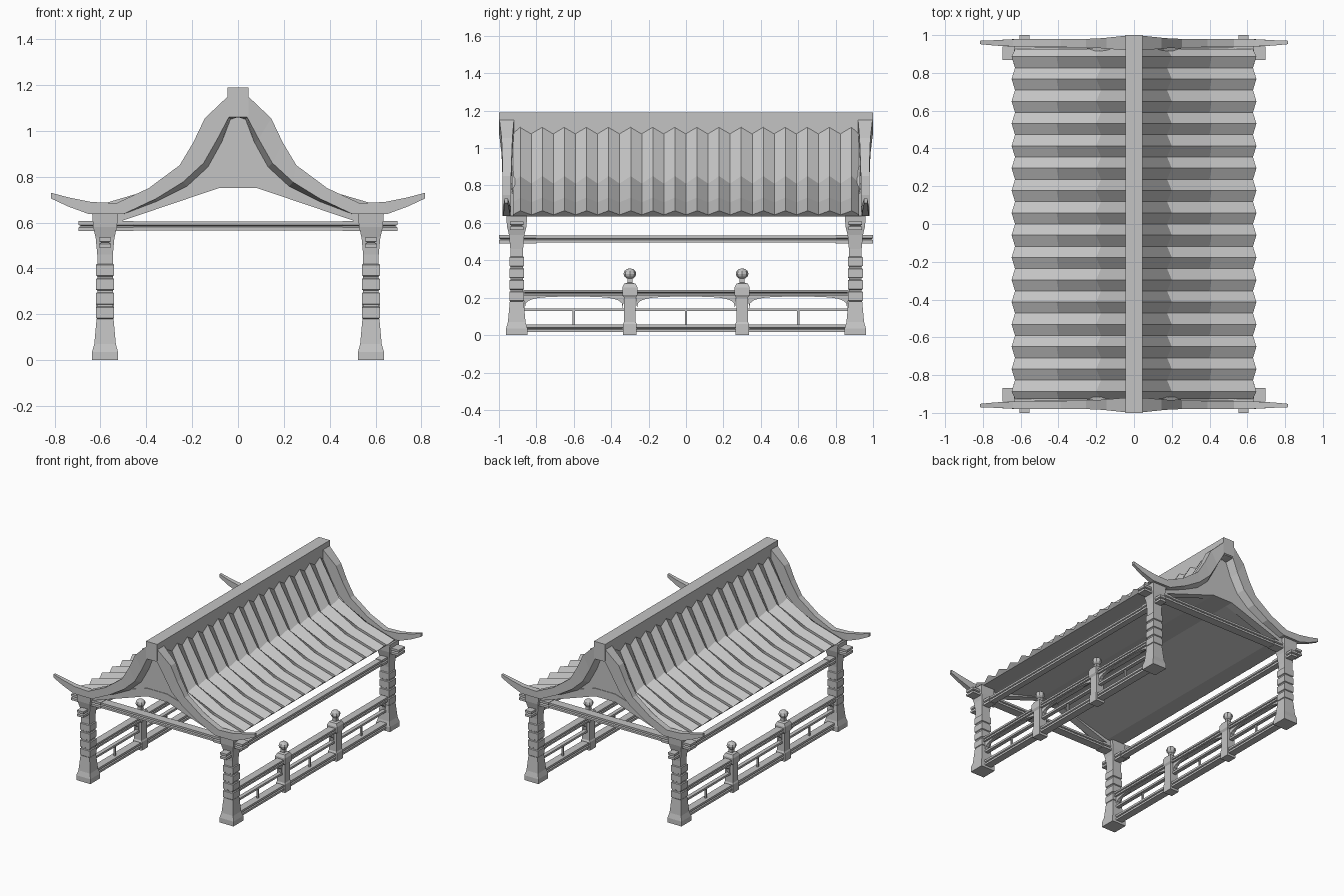
import bpy, bmesh, math
from mathutils import Vector

if "Cube" in bpy.data.objects:
    bpy.data.objects.remove(bpy.data.objects["Cube"], do_unlink=True)

GREY = (0.55, 0.55, 0.55, 1)
stone = bpy.data.materials.new("plain_grey")
stone.use_nodes = True
stone.diffuse_color = GREY
stone.node_tree.nodes["Principled BSDF"].inputs["Base Color"].default_value = GREY

PX, PY = 0.58, 0.905   # column positions


def finish(name, bm, mirror=""):
    """Turn a bmesh into an object, mirrored about the world axes named."""
    bmesh.ops.recalc_face_normals(bm, faces=bm.faces)
    mesh = bpy.data.meshes.new(name)
    bm.to_mesh(mesh)
    bm.free()
    mesh.materials.append(stone)
    obj = bpy.data.objects.new(name, mesh)
    bpy.context.scene.collection.objects.link(obj)
    if mirror:
        mod = obj.modifiers.new("mirror", "MIRROR")
        mod.use_axis = ("x" in mirror, "y" in mirror, False)
        mod.use_mirror_merge = False
    return obj


def loft(name, rings, mirror=""):
    """Skin a list of equal-length rings and cap both ends."""
    bm = bmesh.new()
    rows = [[bm.verts.new(p) for p in ring] for ring in rings]
    n = len(rows[0])
    for a, b in zip(rows, rows[1:]):
        for i in range(n):
            j = (i + 1) % n
            bm.faces.new((a[i], a[j], b[j], b[i]))
    bm.faces.new(rows[0])
    bm.faces.new(rows[-1])
    return finish(name, bm, mirror)


def stack(name, x, y, levels, mirror=""):
    """Rectangular post or bar from (half x, half y, height) levels."""
    signs = [(-1, -1), (1, -1), (1, 1), (-1, 1)]
    return loft(name, [[(x + w * a, y + d * b, z) for a, b in signs] for w, d, z in levels], mirror)


def square_post(name, profile, x, y, mirror):
    return stack(name, x, y, [(w, w, z) for w, z in profile], mirror)


def grooved(name, x, y, z, hx, hy, hz, mirror=""):
    """Bar with a V groove running all the way round it."""
    g, cut = hz * 0.25, 0.01
    stack(name, x, y, [(hx, hy, z - hz), (hx, hy, z - g), (hx - cut, hy - cut, z),
                       (hx, hy, z + g), (hx, hy, z + hz)], mirror)


def plate(name, outline, y0, y1, mirror=""):
    """Left-right symmetric upright plate from its right-hand outline."""
    full = outline + [(-x, z) for x, z in reversed(outline)]
    return loft(name, [[(x, y, z) for x, z in full] for y in (y0, y1)], mirror)


# Columns with flared foot, four bands and a spreading capital
shaft = [(0.057, 0), (0.057, 0.035), (0.047, 0.07), (0.037, 0.18)]
for i in range(4):
    z = 0.18 + i * 0.062
    shaft += [(0.034, z), (0.04, z + 0.004), (0.04, z + 0.05), (0.034, z + 0.054)]
shaft += [(0.034, 0.46), (0.041, 0.535), (0.052, 0.58), (0.056, 0.637)]
square_post("column", shaft, PX, PY, "xy")

# Tie beams, with thicker ends passing through the columns
grooved("cross_beam", 0, PY, 0.585, 0.6, 0.031, 0.019, "y")
grooved("cross_beam_end", 0.575, PY, 0.585, 0.12, 0.036, 0.022, "xy")
grooved("side_beam", PX, 0, 0.513, 0.022, 0.9, 0.019, "x")
grooved("side_beam_end", PX, 0.9, 0.513, 0.026, 0.1, 0.022, "xy")

# Corrugated roof slopes over a shallow folded ceiling
valley = [(0, 1.11), (0.04, 1.085), (0.175, 0.81), (0.4, 0.71), (0.63, 0.643)]
crest = [(0, 1.14), (0.04, 1.12), (0.2, 0.85), (0.41, 0.735), (0.648, 0.665)]
ceiling = [(0.62, 0.635), (0.5, 0.637), (0.08, 0.753), (0, 0.753)]
FOLDS, END = 32, 0.926
rings = []
for i in range(FOLDS + 1):
    y = max(-END, min(END, -0.945 + 1.89 * i / FOLDS))
    rings.append([(x, y, z) for x, z in (crest if i % 2 else valley) + ceiling])
loft("roof_slope", rings, "x")

# Ridge beam
stack("ridge_beam", 0, 0, [(0.045, 1, 1.068), (0.045, 1, 1.19)])

# Curved gable boards: outer x, z, inner x, z, front y, back y
board = [
    (0, 1.17, 0, 1.06, 0.997, 0.92),
    (0.045, 1.15, 0.04, 1.06, 0.997, 0.92),
    (0.145, 1.055, 0.09, 0.965, 0.986, 0.928),
    (0.195, 0.95, 0.15, 0.86, 0.982, 0.932),
    (0.255, 0.85, 0.24, 0.777, 0.98, 0.935),
    (0.39, 0.75, 0.36, 0.703, 0.98, 0.936),
    (0.53, 0.685, 0.5, 0.637, 0.98, 0.936),
    (0.64, 0.69, 0.65, 0.637, 0.978, 0.94),
    (0.74, 0.71, 0.74, 0.67, 0.973, 0.945),
    (0.815, 0.73, 0.815, 0.705, 0.97, 0.952),
]
rings = []
for k, (ox, oz, ix, iz, yf, yb) in enumerate(board):
    bevel = 0.018 if 2 <= k <= 4 else 0.009 if k in (1, 5) else 0
    rings.append([(ox, yf, oz), (ix, yf, iz), (ix - bevel, yb, iz - bevel), (ox, yb, oz)])
loft("gable_board", rings, "xy")

# Gable infill panel and arched beam under it
plate("gable_panel", [(0.04, 1.07), (0.095, 0.965), (0.16, 0.85), (0.25, 0.77), (0.25, 0.75),
                      (0.08, 0.78)], 0.915, 0.931, "y")
plate("gable_beam", [(0.08, 0.81), (0.24, 0.762), (0.5, 0.64), (0.535, 0.64),
                     (0.535, 0.598), (0.08, 0.752)], 0.875, 0.935, "y")

# Railing posts
post = [(0.036, 0), (0.036, 0.06), (0.031, 0.07), (0.031, 0.2), (0.04, 0.215),
        (0.04, 0.255), (0.03, 0.275), (0.014, 0.28), (0.014, 0.305)]
square_post("railing_post", post, PX, 0.3, "xy")

# Faceted ball finials
bm = bmesh.new()
bmesh.ops.create_uvsphere(bm, u_segments=8, v_segments=6, radius=0.034)
bmesh.ops.scale(bm, vec=(1, 1, 0.85), verts=bm.verts)
bmesh.ops.translate(bm, vec=Vector((PX, 0.3, 0.328)), verts=bm.verts)
finish("post_finial", bm, "xy")

# Railing bays between the posts
HALF = 0.27
for label, cy in (("front", -0.6), ("middle", 0), ("back", 0.6)):
    grooved(label + "_top_rail", PX, cy, 0.225, 0.027, HALF, 0.017, "x")
    grooved(label + "_bottom_rail", PX, cy, 0.036, 0.027, HALF, 0.02, "x")
    stack(label + "_middle_rail", PX, cy, [(0.014, HALF, 0.128), (0.014, HALF, 0.143)], "x")
    stack(label + "_baluster", PX, cy, [(0.006, 0.006, 0.05), (0.006, 0.006, 0.13)], "x")
    # Arched strip below the top rail
    arch = [(cy - HALF, 0.215), (cy + HALF, 0.215)]
    for k in range(13):
        a = math.pi * k / 12
        c, s = math.cos(a), math.sin(a)
        arch.append((cy + 0.262 * math.copysign(abs(c) ** 0.6, c), 0.143 + 0.063 * abs(s) ** 0.6))
    loft(label + "_rail_arch", [[(x, y, z) for y, z in arch] for x in (PX - 0.012, PX + 0.012)], "x")
